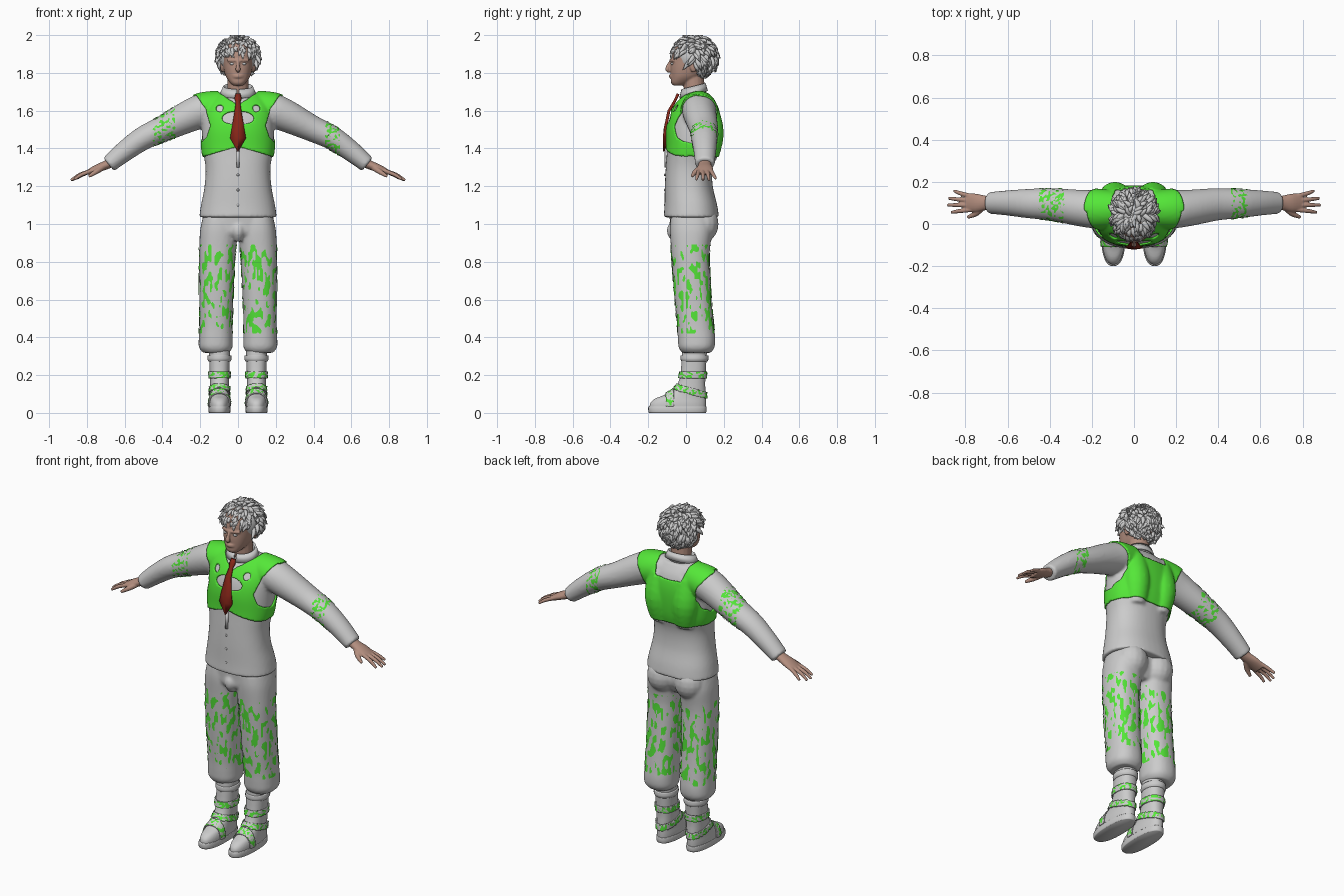
import bpy, bmesh, math, random
from mathutils import Vector, noise

if "Cube" in bpy.data.objects:
    bpy.data.objects.remove(bpy.data.objects["Cube"])

random.seed(4)


def mat(name, rgb):
    m = bpy.data.materials.new(name)
    m.diffuse_color = (*rgb, 1)
    m.use_nodes = True
    m.node_tree.nodes["Principled BSDF"].inputs["Base Color"].default_value = m.diffuse_color
    return m


GREEN = mat("green", (0.09, 0.8, 0.04))
RED = mat("red", (0.25, 0.02, 0.01))
SKIN = mat("skin", (0.45, 0.27, 0.21))


# ---------- helpers ----------
def spline(rows, sub=5):
    """Catmull-Rom through rows of numbers."""
    out = []
    for i in range(len(rows) - 1):
        a, b, c, d = (rows[max(0, min(len(rows) - 1, i + k))] for k in (-1, 0, 1, 2))
        for k in range(sub):
            t = k / sub
            out.append([0.5 * (2 * q + (r - p) * t + (2 * p - 5 * q + 4 * r - s) * t * t
                               + (3 * q - p - 3 * r + s) * t ** 3) for p, q, r, s in zip(a, b, c, d)])
    return out + [list(rows[-1])]


def skin(bm, rings, closed=True, caps=True):
    vs = [[bm.verts.new(p) for p in r] for r in rings]
    n = len(vs[0])
    for a, b in zip(vs, vs[1:]):
        for i in range(n if closed else n - 1):
            j = (i + 1) % n
            bm.faces.new((a[i], a[j], b[j], b[i]))
    if caps:
        bm.faces.new(vs[0])
        bm.faces.new(vs[-1])


def stack(bm, rows, n=40, p=2.3, sub=5):
    """Loft of horizontal sections: z, centre x, half width, front y, back y."""
    rings = []
    for z, cx, hx, yf, yb in spline(rows, sub):
        ring = []
        for i in range(n):
            c, s = math.cos(math.tau * i / n), math.sin(math.tau * i / n)
            ring.append((cx + hx * math.copysign(abs(c) ** (2 / p), c),
                         (yf + yb) / 2 + (yb - yf) / 2 * math.copysign(abs(s) ** (2 / p), s), z))
        rings.append(ring)
    skin(bm, rings)


def tube(bm, rows, n=16, sub=4):
    """Tube along a path: x, y, z, radius along y, other radius."""
    pts = spline(rows, sub)
    rings = []
    for i, r in enumerate(pts):
        d = (Vector(pts[min(i + 1, len(pts) - 1)][:3]) - Vector(pts[max(i - 1, 0)][:3])).normalized()
        ref = Vector((0, 1, 0)) if abs(d.y) < 0.9 else Vector((1, 0, 0))
        w = d.cross(ref).normalized()
        u = w.cross(d)
        rings.append([Vector(r[:3]) + u * r[3] * math.cos(math.tau * k / n)
                      + w * r[4] * math.sin(math.tau * k / n) for k in range(n)])
    skin(bm, rings)


def finish(name, bm, material=None, thick=0):
    bmesh.ops.recalc_face_normals(bm, faces=bm.faces)
    me = bpy.data.meshes.new(name)
    bm.to_mesh(me)
    bm.free()
    ob = bpy.data.objects.new(name, me)
    bpy.context.collection.objects.link(ob)
    if material:
        me.materials.append(material)
    me.polygons.foreach_set("use_smooth", [True] * len(me.polygons))
    if thick:
        m = ob.modifiers.new("thickness", "SOLIDIFY")
        m.thickness, m.offset = thick, -1
    return ob


def fuse(name, bm, voxel, smooth, material=None):
    """Join overlapping lofts into one smooth skin."""
    ob = finish(name, bm)
    r = ob.modifiers.new("fuse", "REMESH")
    r.mode, r.voxel_size = "VOXEL", voxel
    s = ob.modifiers.new("relax", "SMOOTH")
    s.factor, s.iterations = 0.5, smooth
    me = bpy.data.meshes.new_from_object(ob.evaluated_get(bpy.context.evaluated_depsgraph_get()))
    ob.modifiers.clear()
    ob.data = me
    me.materials.clear()
    if material:
        me.materials.append(material)
    me.polygons.foreach_set("use_smooth", [True] * len(me.polygons))
    return ob


def patch(name, src, keep, offset, material=None, relax=0, thick=0):
    """Cloth layer lifted off the faces of another part."""
    bm = bmesh.new()
    bm.from_mesh(src.data)
    bm.normal_update()
    drop = [f for f in bm.faces if not keep(f.calc_center_median())]
    for v, n in [(v, v.normal.copy()) for v in bm.verts]:
        v.co += n * offset
    bmesh.ops.delete(bm, geom=drop, context="FACES")
    rim = {}
    for e in bm.edges:
        if e.is_boundary:
            for v in e.verts:
                rim.setdefault(v, []).append(e.other_vert(v))
    for _ in range(relax):
        new = {v: v.co * 0.5 + sum((o.co for o in nb), Vector()) / len(nb) * 0.5 for v, nb in rim.items()}
        for v, co in new.items():
            v.co = co
    return finish(name, bm, material, thick)


def ball(bm, c, r):
    g = bmesh.ops.create_uvsphere(bm, u_segments=16, v_segments=10, radius=1)
    for v in g["verts"]:
        v.co = Vector(c) + Vector((v.co.x * r[0], v.co.y * r[1], v.co.z * r[2]))


# ---------- shirt ----------
bm = bmesh.new()
stack(bm, [(1.035, 0, .206, -.118, .175), (1.1, 0, .196, -.114, .165), (1.2, 0, .177, -.112, .142),
           (1.3, 0, .172, -.107, .14), (1.4, 0, .188, -.1, .165), (1.5, 0, .19, -.098, .175),
           (1.58, 0, .185, -.08, .172), (1.64, 0, .165, -.045, .155), (1.69, 0, .11, 0, .12)])
for s in (-1, 1):
    tube(bm, [(s * .05, .07, 1.625, .075, .075), (s * .17, .07, 1.605, .09, .088), (s * .25, .075, 1.575, .087, .086),
              (s * .39, .093, 1.507, .077, .07), (s * .5, .097, 1.455, .07, .063),
              (s * .6, .1, 1.385, .06, .055), (s * .685, .1, 1.315, .052, .045)], 28)
    tube(bm, [(s * .08, .11, 1.34, .05, .05), (s * .09, .125, 1.48, .068, .07), (s * .09, .1, 1.62, .06, .06)])
shirt = fuse("shirt", bm, .008, 8)


# ---------- vest ----------
def vest_area(c):
    x, front, z = abs(c.x), c.y < .06, c.z
    if z < (1.36 + .05 * max(0, 1 - x / .17) if front else 1.357):
        return False
    edge = .3 if z < 1.42 else .24
    prof = [(1.42, .2), (1.46, .16), (1.52, .142), (1.6, .165), (1.7, .235)]
    for (za, xa), (zb, xb) in zip(prof, prof[1:]):
        if za <= z < zb:
            edge = xa + (xb - xa) * (z - za) / (zb - za) + (0 if front else .015)
    if x > edge:
        return False
    if front:
        hole = (x / .085) ** 2 + ((z - 1.56) / .036) ** 2 < 1 or math.hypot(x - .095, z - 1.61) < .02
        return not hole and z < 1.625 + .65 * x
    return z < 1.615 or x > .085 + .25 * (z - 1.615)


patch("vest", shirt, vest_area, .008, GREEN, 6, .009)
for side, lo, hi in ((-1, .33, .45), (1, .46, .54)):
    patch("arm_band", shirt, lambda c: lo < c.x * side < hi and noise.noise(c * 75) > .08, .003, GREEN, 1)

# ---------- collar, tie, placket and buttons ----------
bm = bmesh.new()
arc = [math.radians(-85 + 350 * i / 48) for i in range(49)]
skin(bm, [[(rx * math.cos(a), .04 + ry * math.sin(a), z + .25 * ry * math.sin(a)) for a in arc]
          for rx, ry, z in ((.072, .06, 1.66), (.07, .058, 1.725), (.078, .064, 1.73), (.098, .076, 1.685))],
     False, False)
finish("collar", bm, None, .006)

bm = bmesh.new()
skin(bm, [[(-w, y, z), (0, y - .006, z), (w, y, z)] for z, w, y in
          ((1.69, .013, -.043), (1.665, .019, -.055), (1.645, .012, -.065), (1.6, .018, -.092),
           (1.5, .034, -.113), (1.455, .042, -.116), (1.385, .002, -.116))], False, False)
finish("tie", bm, RED, .01)

bm = bmesh.new()
stack(bm, [(1.3, 0, .009, -.115, -.09), (1.4, 0, .009, -.112, -.09)], 12, 5, 1)
finish("placket", bm)
bm = bmesh.new()
for z in (1.26, 1.18, 1.1):
    ball(bm, (0, -.112, z), (.007, .005, .007))
finish("buttons", bm)

# ---------- trousers ----------
bm = bmesh.new()
stack(bm, [(1.12, 0, .165, -.09, .12), (1.0, 0, .193, -.085, .135), (.95, 0, .185, -.08, .12), (.915, 0, .12, -.05, .1)])
tube(bm, [(0, -.05, 1.02, .02, .02), (0, -.065, .965, .038, .036), (0, -.05, .91, .02, .02)])
for s in (-1, 1):
    stack(bm, [(1.04, s * .1, .085, -.08, .13), (.97, s * .102, .098, -.085, .14), (.88, s * .107, .098, -.08, .128),
               (.8, s * .111, .095, -.075, .125), (.6, s * .115, .09, -.06, .135), (.46, s * .117, .088, -.047, .148),
               (.39, s * .118, .09, -.043, .155), (.345, s * .118, .088, -.038, .15), (.318, s * .116, .068, -.02, .13)])
    ball(bm, (s * .088, .085, 1.0), (.09, .088, .1))
pants = fuse("trousers", bm, .008, 5)
patch("trouser_streaks", pants, lambda c: .42 < c.z < .89 and
      noise.noise(Vector((c.x * 60, c.y * 60, c.z * 20))) > .14, .003, GREEN, 1)

# ---------- boots ----------
for s in (-1, 1):
    x = s * .098
    bm = bmesh.new()
    stack(bm, [(.015, x, .054, -.193, .104), (.05, x, .055, -.19, .106), (.075, x, .052, -.165, .106),
               (.095, x, .05, -.115, .105), (.125, x, .05, -.066, .103), (.16, x, .05, -.042, .102),
               (.22, x, .052, -.028, .105), (.34, x, .056, -.02, .112)])
    boot = fuse("boot", bm, .006, 3)
    bm = bmesh.new()
    stack(bm, [(0, x, .055, -.195, .104), (.006, x, .058, -.199, .108), (.028, x, .058, -.2, .109),
               (.034, x, .056, -.197, .107)], 40, 2.4, 2)
    finish("sole", bm)
    bm = bmesh.new()
    tube(bm, [(x, .045, .272, .068, .058), (x, .045, .285, .074, .064), (x, .045, .305, .073, .062)], 28)
    finish("boot_cuff", bm)

    def strap(c):
        return (abs(c.z - .2) < .018 or (abs(c.z - .122 + .27 * c.y) < .018 and c.y > -.06)
                or (abs(c.y + .085) < .02 and c.z > .035))
    patch("boot_straps", boot, strap, .007, None, 2, .006)
    patch("strap_flecks", boot, lambda c: strap(c) and noise.noise(c * 90) > 0, .009, GREEN, 1)

# ---------- head and neck ----------
bm = bmesh.new()
stack(bm, [(1.733, 0, .025, -.066, -.02), (1.748, 0, .042, -.079, .02), (1.78, 0, .064, -.08, .08),
           (1.82, 0, .076, -.082, .125), (1.86, 0, .08, -.08, .135), (1.9, 0, .08, -.078, .138),
           (1.95, 0, .066, -.055, .12), (1.975, 0, .03, -.01, .07)])
tube(bm, [(0, .055, 1.62, .058, .062), (0, .045, 1.7, .056, .058), (0, .04, 1.79, .055, .056)])
tube(bm, [(0, -.075, 1.872, .008, .008), (0, -.092, 1.84, .01, .009), (0, -.099, 1.818, .011, .015),
          (0, -.086, 1.81, .008, .01)])
tube(bm, [(-.056, -.062, 1.866, .009, .007), (0, -.08, 1.866, .009, .008), (.056, -.062, 1.866, .009, .007)])
for z in (1.778, 1.787):
    tube(bm, [(-.024, -.074, z, .006, .004), (0, -.084, z, .007, .005), (.024, -.074, z, .006, .004)])
for s in (-1, 1):
    ball(bm, (s * .083, .04, 1.835), (.011, .02, .032))
fuse("head", bm, .005, 2, SKIN)
bm = bmesh.new()
for s in (-1, 1):
    ball(bm, (s * .031, -.07, 1.848), (.013, .011, .007))
finish("eyes", bm)

# ---------- hair ----------
bm = bmesh.new()
mid, rad = Vector((0, .045, 1.885)), Vector((.1, .108, .1))
ball(bm, mid, rad)
for i in range(420):
    d = Vector([random.gauss(0, 1) for _ in range(3)]).normalized()
    if d.z < -.85 or (d.y < -.25 and d.z < .25) or (d.y < .1 and d.z < -.45):
        continue
    root = mid + Vector([a * b for a, b in zip(d, rad)]) * .93
    flow = Vector((random.uniform(-.6, .6), -.6 if d.y < 0 else .25, -.8)) + d * .1
    flow = (flow - d * flow.dot(d)).normalized()
    length = random.uniform(.035, .06)
    bend = root + d * .018 + flow * length * .45
    tip = root + d * random.uniform(.008, .03) + flow * length
    tube(bm, [(*root, .013, .013), (*bend, .011, .011), (*tip, .001, .001)], 6, 3)
for v in bm.verts:
    v.co.z = min(v.co.z, 2)
finish("hair", bm)

# ---------- hands ----------
for s in (-1, 1):
    bm = bmesh.new()
    tube(bm, [(s * .65, .1, 1.338, .034, .028), (s * .7, .1, 1.312, .034, .024), (s * .75, .1, 1.292, .044, .021),
              (s * .795, .102, 1.27, .042, .015)], 20)
    for y0, y1, x1, z1 in ((.068, .055, .868, 1.235), (.09, .09, .885, 1.231),
                           (.112, .122, .88, 1.231), (.132, .158, .855, 1.24)):
        tube(bm, [(s * .77, y0, 1.284, .011, .011), (s * (.79 + x1) / 2, (y0 + y1) / 2, 1.261, .0105, .0105),
                  (s * x1, y1, z1, .007, .007)], 10)
    tube(bm, [(s * .715, .085, 1.3, .016, .016), (s * .75, .05, 1.277, .014, .014), (s * .79, .032, 1.252, .008, .008)], 10)
    fuse("hand", bm, .004, 2, SKIN)
